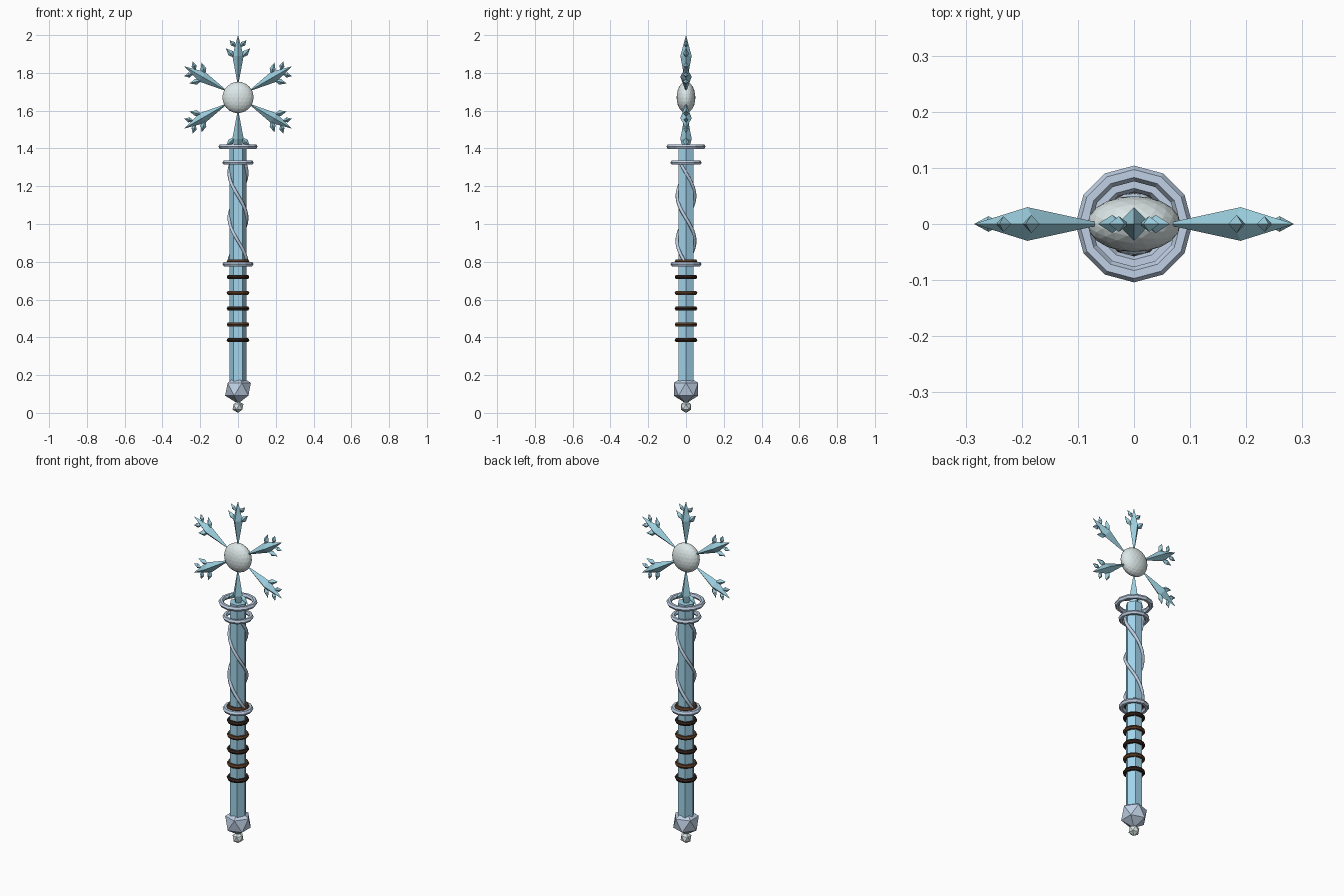
import bpy, bmesh, math
from mathutils import Vector, Matrix

if "Cube" in bpy.data.objects:
    bpy.data.objects.remove(bpy.data.objects["Cube"])

def material(name, rgb):
    m = bpy.data.materials.new(name)
    m.diffuse_color = (*rgb, 1)
    m.use_nodes = True
    m.node_tree.nodes["Principled BSDF"].inputs["Base Color"].default_value = m.diffuse_color
    return m

ICE = material("ice", (0.36, 0.66, 0.83))
CRYSTAL = material("crystal", (0.33, 0.62, 0.73))
SILVER = material("frosted_silver", (0.52, 0.63, 0.78))
PEARL = material("pearl", (0.72, 0.80, 0.80))
DARK = material("dark_leather", (0.03, 0.015, 0.01))
BROWN = material("brown_leather", (0.10, 0.045, 0.02))
HUB_Z = 1.67

def finish(name, mat):
    ob = bpy.context.object
    ob.name = name
    ob.data.materials.append(mat)
    return ob

def ball(name, z, r, mat, sub=1, squash=1.0):
    bpy.ops.mesh.primitive_ico_sphere_add(subdivisions=sub, radius=r, location=(0, 0, z))
    ob = finish(name, mat)
    ob.scale.y = squash
    return ob

def ring(name, z, major, minor, mat, segs=12):
    bpy.ops.mesh.primitive_torus_add(location=(0, 0, z), major_radius=major, minor_radius=minor,
                                     major_segments=segs, minor_segments=6)
    return finish(name, mat)

def spike(bm, start, end, widest, radius):
    """Four-sided double-pointed crystal lying in the XZ plane."""
    a, b = Vector(start), Vector(end)
    d = (b - a).normalized()
    side, mid = d.cross(Vector((0, 1, 0))), a.lerp(b, widest)
    va, vb = bm.verts.new(a), bm.verts.new(b)
    loop = [bm.verts.new(mid + o * radius) for o in
            (side, Vector((0, 1, 0)), -side, Vector((0, -1, 0)))]
    for i in range(4):
        p, q = loop[i], loop[(i + 1) % 4]
        bm.faces.new((va, q, p))
        bm.faces.new((vb, p, q))

# Shaft
bpy.ops.mesh.primitive_cylinder_add(vertices=6, radius=0.046, depth=1.29, location=(0, 0, 0.765),
                                    rotation=(0, 0, math.radians(90)))
shaft = finish("shaft", ICE)
shaft.rotation_euler.z = math.radians(90)

# Pommel and its tip
ball("pommel", 0.125, 0.076, SILVER)
ball("pommel_tip", 0.032, 0.032, PEARL)

# Leather grip bands
for i in range(6):
    ring(f"grip_band_{i + 1}", 0.385 + i * 0.0835, 0.048, 0.012, BROWN if i % 2 else DARK)

# Silver collars
ring("lower_collar", 0.788, 0.068, 0.014, SILVER)
ring("middle_collar", 1.325, 0.070, 0.013, SILVER)
ring("upper_collar", 1.41, 0.090, 0.014, SILVER)

# Two vines winding round the upper shaft
for k in range(2):
    cu = bpy.data.curves.new(f"vine_{k + 1}", 'CURVE')
    cu.dimensions = '3D'
    cu.bevel_depth = 0.009
    cu.bevel_resolution = 1
    cu.use_fill_caps = True
    n = 25
    sp = cu.splines.new('POLY')
    sp.points.add(n - 1)
    for i, p in enumerate(sp.points):
        z = 0.80 + 0.53 * i / (n - 1)
        a = -math.pi / 2 + k * math.pi + (1.15 - z) / 0.48 * math.tau
        p.co = (0.047 * math.cos(a), 0.047 * math.sin(a), z, 1)
    cu.materials.append(SILVER)
    bpy.context.collection.objects.link(bpy.data.objects.new(f"vine_{k + 1}", cu))

# Snowflake hub
ball("snowflake_hub", HUB_Z, 0.083, PEARL, sub=3, squash=0.6)

# Snowflake arm with two pairs of side crystals, repeated six times
bm = bmesh.new()
spike(bm, (0, 0, 0.06), (0, 0, 0.33), 0.59, 0.03)
for s in (-1, 1):
    spike(bm, (s * 0.014, 0, 0.208), (s * 0.064, 0, 0.260), 0.5, 0.016)
    spike(bm, (s * 0.009, 0, 0.265), (s * 0.045, 0, 0.303), 0.5, 0.014)
arm = bpy.data.meshes.new("snowflake_arm")
bmesh.ops.recalc_face_normals(bm, faces=bm.faces[:])
bm.to_mesh(arm)
bm.free()
arm.materials.append(CRYSTAL)
for i in range(6):
    ob = bpy.data.objects.new(f"snowflake_arm_{i + 1}", arm)
    ob.matrix_world = Matrix.Translation((0, 0, HUB_Z)) @ Matrix.Rotation(math.radians(60 * i), 4, 'Y')
    bpy.context.collection.objects.link(ob)
